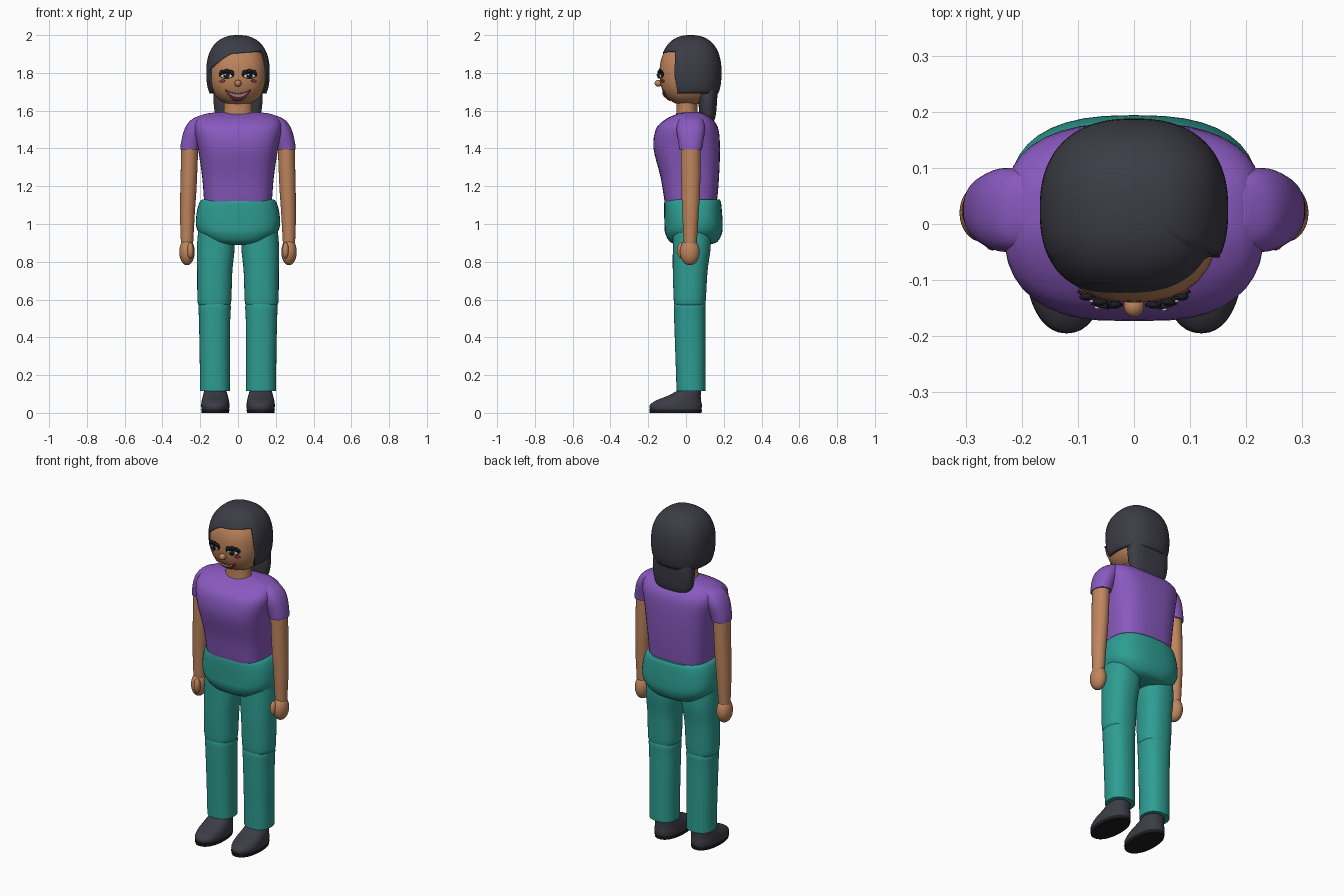
import bpy
from math import sin, cos, pi, acos, radians, copysign

if "Cube" in bpy.data.objects:
    bpy.data.objects.remove(bpy.data.objects["Cube"])


def material(name, r, g, b):
    m = bpy.data.materials.new(name)
    m.use_nodes = True
    m.diffuse_color = (r, g, b, 1)
    m.node_tree.nodes["Principled BSDF"].inputs["Base Color"].default_value = (r, g, b, 1)
    return m


SKIN = material("skin", .52, .235, .11)
PURPLE = material("shirt purple", .25, .1, .52)
TEAL = material("trouser teal", .027, .34, .29)
CHARCOAL = material("charcoal", .045, .045, .06)
BLACK = material("lash black", .012, .012, .015)
WHITE = material("white", .8, .8, .8)
LIP = material("lip red", .35, .05, .07)


def build(name, verts, faces, mat, angle=50):
    mesh = bpy.data.meshes.new(name)
    mesh.from_pydata(verts, [], faces)
    mesh.materials.append(mat)
    ob = bpy.data.objects.new(name, mesh)
    bpy.context.collection.objects.link(ob)
    bpy.ops.object.select_all(action="DESELECT")
    bpy.context.view_layer.objects.active = ob
    ob.select_set(True)
    bpy.ops.object.mode_set(mode="EDIT")
    bpy.ops.mesh.select_all(action="SELECT")
    bpy.ops.mesh.normals_make_consistent(inside=False)
    bpy.ops.object.mode_set(mode="OBJECT")
    bpy.ops.object.shade_smooth_by_angle(angle=radians(angle))
    return ob


def grid_faces(rows, cols, closed):
    last = cols if closed else cols - 1
    return [(r * cols + c, r * cols + (c + 1) % cols,
             (r + 1) * cols + (c + 1) % cols, (r + 1) * cols + c)
            for r in range(rows - 1) for c in range(last)]


def spline(a, b, c, d, t):
    return b + .5 * t * (c - a + t * (2 * a - 5 * b + 4 * c - d + t * (3 * (b - c) + d - a)))


def loft(name, rings, mat, n=2, side=1, segs=40, steps=4):
    """Skin rounded-box rings (z, centre x, centre y, radius x, radius y)."""
    path = []
    for i in range(len(rings) - 1):
        near = [rings[max(0, min(len(rings) - 1, i + k))] for k in (-1, 0, 1, 2)]
        path += [[spline(*p, s / steps) for p in zip(*near)] for s in range(steps)]
    path.append(rings[-1])
    verts = []
    for z, cx, cy, rx, ry in path:
        for k in range(segs):
            c, s = cos(2 * pi * k / segs), sin(2 * pi * k / segs)
            verts.append((side * (cx + rx * copysign(abs(c) ** (2 / n), c)),
                          cy + ry * copysign(abs(s) ** (2 / n), s), z))
    faces = grid_faces(len(path), segs, True)
    faces += [range(segs), range(len(verts) - segs, len(verts))]
    return build(name, verts, faces, mat)


def ball(name, centre, radii, mat, n=2, rows=24, cols=32):
    verts = []
    for r in range(rows + 1):
        p = pi * min(max(r / rows, .01), .99)
        for c in range(cols):
            a = 2 * pi * c / cols
            d = (sin(p) * cos(a), sin(p) * sin(a), cos(p))
            k = sum(abs(v) ** n for v in d) ** (-1 / n)
            verts.append([o + v * k * q for o, v, q in zip(centre, d, radii)])
    faces = grid_faces(rows + 1, cols, True)
    faces += [range(cols), range(len(verts) - cols, len(verts))]
    return build(name, verts, faces, mat)


# Shirt body
loft("shirt", [(1.1, 0, .025, .175, .132), (1.13, 0, .025, .18, .14),
               (1.25, 0, .02, .19, .155), (1.4, 0, .004, .212, .176),
               (1.5, 0, .006, .232, .166), (1.55, 0, .015, .222, .13),
               (1.58, 0, .025, .185, .08), (1.592, 0, .03, .11, .04)], PURPLE, n=3)

# Trouser hips
loft("hips", [(.89, 0, .04, .09, .08), (.905, 0, .04, .15, .125),
              (.95, 0, .04, .205, .15), (1, 0, .04, .223, .154),
              (1.07, 0, .037, .217, .153), (1.115, 0, .035, .203, .15),
              (1.13, 0, .035, .19, .143)], TEAL, n=2.6)

# Neck
loft("neck", [(1.55, 0, .01, .085, .065), (1.6, 0, .005, .075, .056),
              (1.7, 0, .005, .075, .056)], SKIN)

for side, word in ((1, "left"), (-1, "right")):
    # Leg in two parts that meet at the knee
    loft(word + "_thigh", [(.57, .125, .02, .083, .08), (.6, .125, .02, .09, .085),
                           (.75, .123, .022, .093, .092), (.87, .118, .03, .1, .1),
                           (.97, .115, .03, .095, .1)], TEAL, 2.3, side)
    loft(word + "_shin", [(.115, .122, .027, .079, .077), (.3, .123, .024, .08, .08),
                          (.5, .124, .02, .083, .083), (.565, .124, .02, .086, .084),
                          (.59, .124, .02, .075, .075)], TEAL, 2.3, side)
    # Shoe and sole
    loft(word + "_shoe", [(.018, .12, -.054, .073, .136), (.04, .12, -.054, .075, .138),
                          (.065, .12, -.04, .072, .12), (.09, .12, -.01, .066, .088),
                          (.12, .12, .02, .058, .06)], CHARCOAL, 2.2, side)
    loft(word + "_sole", [(0, .12, -.055, .072, .137), (.018, .12, -.055, .075, .14)],
         BLACK, 2.2, side, steps=1)
    # Sleeve
    loft(word + "_sleeve", [(1.395, .255, .025, .05, .06), (1.43, .248, .025, .054, .065),
                            (1.5, .226, .025, .058, .075), (1.55, .198, .025, .052, .066),
                            (1.575, .17, .025, .03, .04)], PURPLE, 2.2, side)
    # Arm and hand
    loft(word + "_arm", [(.89, .27, .022, .032, .034), (1.05, .268, .024, .039, .043),
                         (1.2, .262, .025, .043, .05), (1.42, .255, .025, .045, .053)],
         SKIN, 2, side)
    ball(word + "_hand", (side * .27, .02, .852), (.041, .052, .07), SKIN)
    ball(word + "_thumb", (side * .252, -.025, .86), (.017, .022, .042), SKIN)

# Head
HEAD, SIZE, ROUND = (0, .01, 1.8), (.152, .15, .172), 2.4
ball("head", HEAD, SIZE, SKIN, ROUND)
ball("nose", (0, -.146, 1.745), (.018, .02, .018), SKIN)


def on_face(x, z, lift):
    rest = 1 - abs(x / SIZE[0]) ** ROUND - abs((z - HEAD[2]) / SIZE[2]) ** ROUND
    return (x, HEAD[1] - SIZE[1] * max(rest, 0) ** (1 / ROUND) - lift, z)


def plate(name, cx, half, top, bottom, lift, mat, rows=5, cols=17):
    """Thin plate that hugs the face between two height curves over u = -1..1."""
    verts = []
    for r in range(rows):
        for c in range(cols):
            u = 2 * c / (cols - 1) - 1
            t = r / (rows - 1)
            verts.append(on_face(cx + u * half, top(u) * (1 - t) + bottom(u) * t, lift))
    ob = build(name, verts, grid_faces(rows, cols, False), mat)
    mod = ob.modifiers.new("thickness", "SOLIDIFY")
    mod.thickness, mod.offset = .006, 0


def oval(name, cx, cz, rx, rz, lift, mat):
    def edge(sign):
        return lambda u: cz + sign * rz * (max(1 - u * u, .002)) ** .5
    plate(name, cx, rx, edge(1), edge(-1), lift, mat)


# Smiling mouth
plate("lips", 0, .066, lambda u: 1.69 + .02 * u * u, lambda u: 1.652 + .055 * u * u,
      .004, LIP)
plate("teeth", 0, .048, lambda u: 1.684 + .014 * u * u, lambda u: 1.672 + .024 * u * u,
      .008, WHITE)

# Eyes, lashes and cheeks
for side, word in ((1, "left"), (-1, "right")):
    x = side * .06
    oval(word + "_lash", x, 1.793, .04, .023, .005, BLACK)
    oval(word + "_eye_white", x, 1.783, .03, .011, .009, WHITE)
    oval(word + "_iris", x, 1.785, .016, .014, .013, BLACK)
    oval(word + "_glint", x - .006, 1.791, .004, .004, .017, WHITE)
    for k in (-1, 0, 1):
        ball(word + "_lash_tip", on_face(x + k * .024, 1.81 - abs(k) * .006, .006),
             (.014, .007, .011), BLACK, rows=10, cols=12)
    oval(word + "_cheek", side * .083, 1.757, .014, .007, .003, LIP)


# Hair cap, with a side-swept fringe and long sides
def ease(a, lo, hi):
    t = min(max((a - lo) / (hi - lo), 0), 1)
    return t * t * (3 - 2 * t)


def hairline(a):
    fringe = 1.905 + .015 * sin(a) if a > 0 else 1.905 - .08 * ease(-a, .1, 1.05)
    return fringe + (1.69 - fringe) * ease(abs(a), .98, 1.1)


cap, COLS, ROWS = [], 120, 24
for r in range(ROWS + 1):
    for c in range(COLS):
        a = 2 * pi * c / COLS - pi
        up = cos(max(r / ROWS, .01) * acos((hairline(a) - 1.8) / .2))
        ring = (1 - abs(up) ** ROUND) ** (1 / ROUND)
        k = ring * (abs(sin(a)) ** ROUND + abs(cos(a)) ** ROUND) ** (-1 / ROUND)
        cap.append((.168 * k * sin(a), .025 - .163 * k * cos(a), 1.8 + .2 * up))
hair = build("hair", cap, grid_faces(ROWS + 1, COLS, True) + [range(COLS)], CHARCOAL)
shell = hair.modifiers.new("thickness", "SOLIDIFY")
shell.thickness, shell.offset = .02, -1

# Ponytail
loft("ponytail", [(1.53, 0, .12, .06, .012), (1.54, 0, .118, .095, .028),
                  (1.58, 0, .115, .12, .043), (1.66, 0, .115, .13, .05),
                  (1.73, 0, .115, .122, .052), (1.8, 0, .11, .1, .05)], CHARCOAL, n=2.6)
